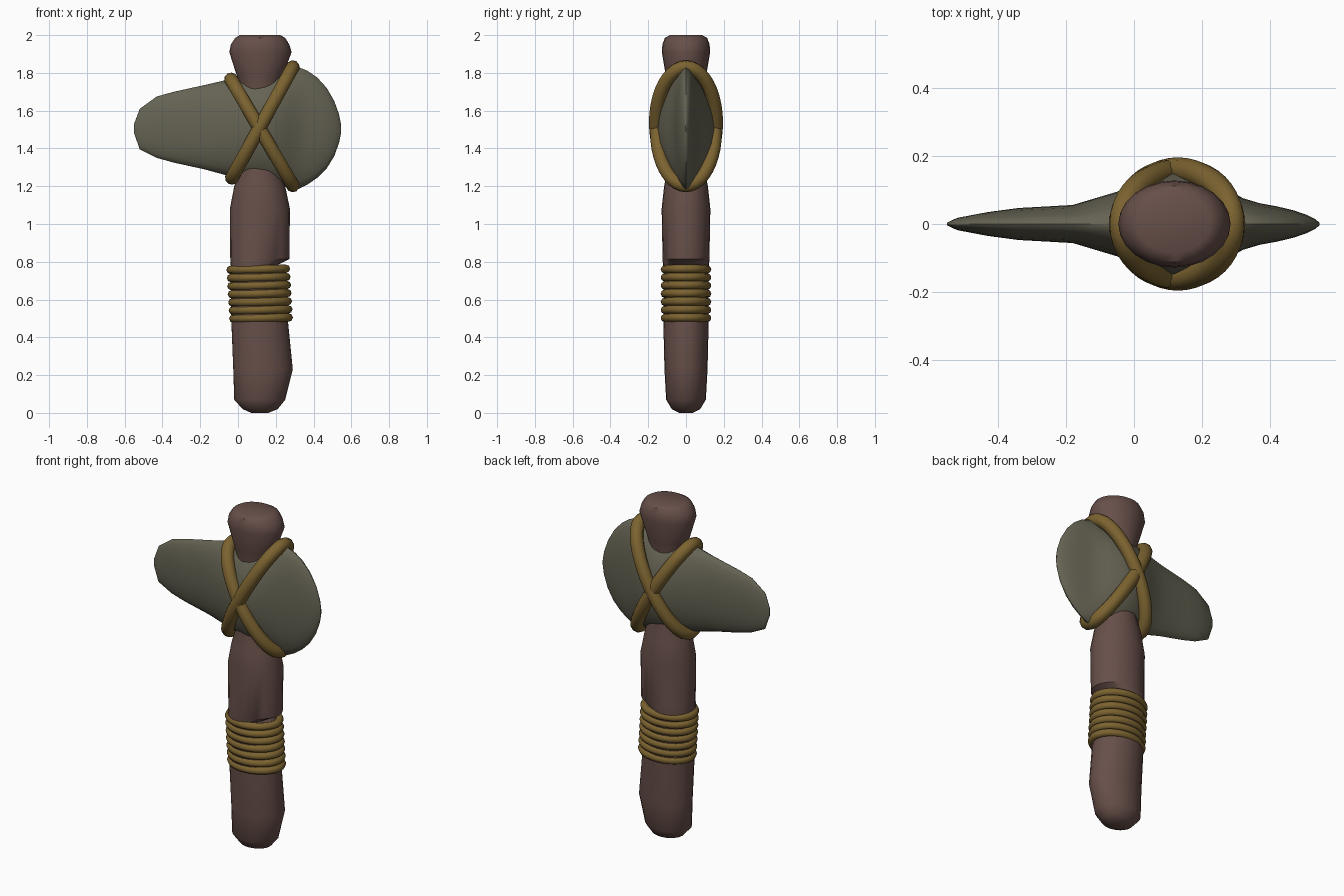
import bpy, bmesh, math
from mathutils import Vector

if "Cube" in bpy.data.objects:
    bpy.data.objects.remove(bpy.data.objects["Cube"])


def material(name, rgb):
    m = bpy.data.materials.new(name)
    m.diffuse_color = (*rgb, 1)
    m.use_nodes = True
    m.node_tree.nodes["Principled BSDF"].inputs["Base Color"].default_value = m.diffuse_color
    return m


WOOD = material("brown wood", (0.135, 0.078, 0.067))
STONE = material("grey stone", (0.130, 0.124, 0.086))
ROPE = material("tan rope", (0.200, 0.125, 0.030))


def loft(name, rings, mat, closed=False, angle=40):
    """Skin a list of equal-sized point rings; cap the ends unless closed."""
    bm = bmesh.new()
    rows = [[bm.verts.new(p) for p in ring] for ring in rings]
    n = len(rows[0])
    pairs = list(zip(rows, rows[1:]))
    if closed:
        pairs.append((rows[-1], rows[0]))
    for a, b in pairs:
        for i in range(n):
            j = (i + 1) % n
            bm.faces.new((a[i], a[j], b[j], b[i]))
    if not closed:
        bm.faces.new(rows[0])
        bm.faces.new(rows[-1])
    bmesh.ops.recalc_face_normals(bm, faces=bm.faces)
    me = bpy.data.meshes.new(name)
    bm.to_mesh(me)
    bm.free()
    me.materials.append(mat)
    ob = bpy.data.objects.new(name, me)
    bpy.context.collection.objects.link(ob)
    bpy.ops.object.select_all(action='DESELECT')
    ob.select_set(True)
    bpy.context.view_layer.objects.active = ob
    bpy.ops.object.shade_smooth_by_angle(angle=math.radians(angle))


def rope_loop(name, centre, u, v, r, steps=40, sides=10):
    """Round rope following the ellipse centre + u cos + v sin."""
    centre, u, v = Vector(centre), Vector(u), Vector(v)
    axis = u.cross(v).normalized()
    rings = []
    for i in range(steps):
        t = math.tau * i / steps
        c = centre + u * math.cos(t) + v * math.sin(t)
        tangent = (v * math.cos(t) - u * math.sin(t)).normalized()
        out = tangent.cross(axis)
        rings.append([c + (out * math.cos(s) + axis * math.sin(s)) * r
                      for s in (math.tau * k / sides for k in range(sides))])
    loft(name, rings, ROPE, closed=True, angle=60)


# Handle: z, left x, right x, half depth
handle = [(0.0, 0.07, 0.16, 0.035), (0.02, 0.025, 0.21, 0.075),
          (0.07, -0.02, 0.25, 0.105), (0.23, -0.025, 0.29, 0.114),
          (0.48, -0.035, 0.265, 0.12), (0.74, -0.04, 0.25, 0.12),
          (0.78, -0.04, 0.205, 0.122), (0.815, -0.041, 0.272, 0.124),
          (1.08, -0.043, 0.275, 0.129), (1.2, -0.02, 0.25, 0.116),
          (1.3, 0.01, 0.22, 0.095), (1.7, 0.02, 0.21, 0.09),
          (1.78, -0.005, 0.235, 0.106), (1.91, -0.046, 0.284, 0.128),
          (1.95, -0.038, 0.272, 0.125), (1.985, -0.015, 0.25, 0.112),
          (2.0, 0.01, 0.225, 0.085)]
N = 24
loft("handle", [[((a + b) / 2 + (b - a) / 2 * math.cos(math.tau * k / N),
                  d * math.sin(math.tau * k / N), z) for k in range(N)]
                for z, a, b, d in handle], WOOD)

# Stone head: x, bottom z, top z, half thickness (lens-shaped sections)
head = [(-0.55, 1.48, 1.53, 0.004), (-0.52, 1.395, 1.61, 0.018),
        (-0.43, 1.35, 1.675, 0.035), (-0.34, 1.325, 1.70, 0.047),
        (-0.18, 1.29, 1.735, 0.056), (-0.05, 1.255, 1.765, 0.095),
        (0.04, 1.235, 1.775, 0.135), (0.12, 1.22, 1.785, 0.157),
        (0.2, 1.205, 1.80, 0.14), (0.27, 1.195, 1.82, 0.105),
        (0.32, 1.185, 1.83, 0.076), (0.37, 1.21, 1.81, 0.061),
        (0.42, 1.245, 1.775, 0.052), (0.47, 1.295, 1.72, 0.04),
        (0.51, 1.36, 1.65, 0.026), (0.535, 1.43, 1.58, 0.013),
        (0.545, 1.48, 1.53, 0.004)]


def lens(x, lo, hi, t):
    pts = []
    for k in range(N):
        a = math.tau * k / N
        s = math.sin(a)
        pts.append((x, math.copysign(t * abs(s) ** 1.1, s),
                    (lo + hi) / 2 + (hi - lo) / 2 * math.cos(a)))
    return pts


loft("stone_head", [lens(*h) for h in head], STONE)

# Crossed lashings around the head
for name, p, q, d in (("lashing_falling", (-0.037, 1.765), (0.29, 1.205), 0.153),
                      ("lashing_rising", (-0.032, 1.245), (0.29, 1.83), 0.159)):
    c = ((p[0] + q[0]) / 2, 0, (p[1] + q[1]) / 2)
    rope_loop(name, c, ((q[0] - p[0]) / 2, 0, (q[1] - p[1]) / 2), (0, d, 0), 0.037)

# Grip wrapping: seven stacked rope rings
for i in range(7):
    rope_loop(f"grip_ring_{i + 1}", (0.122 - 0.0025 * i, 0, 0.502 + 0.043 * i),
              (0.147, 0, 0.003), (0, 0.112, 0), 0.022, sides=8)
